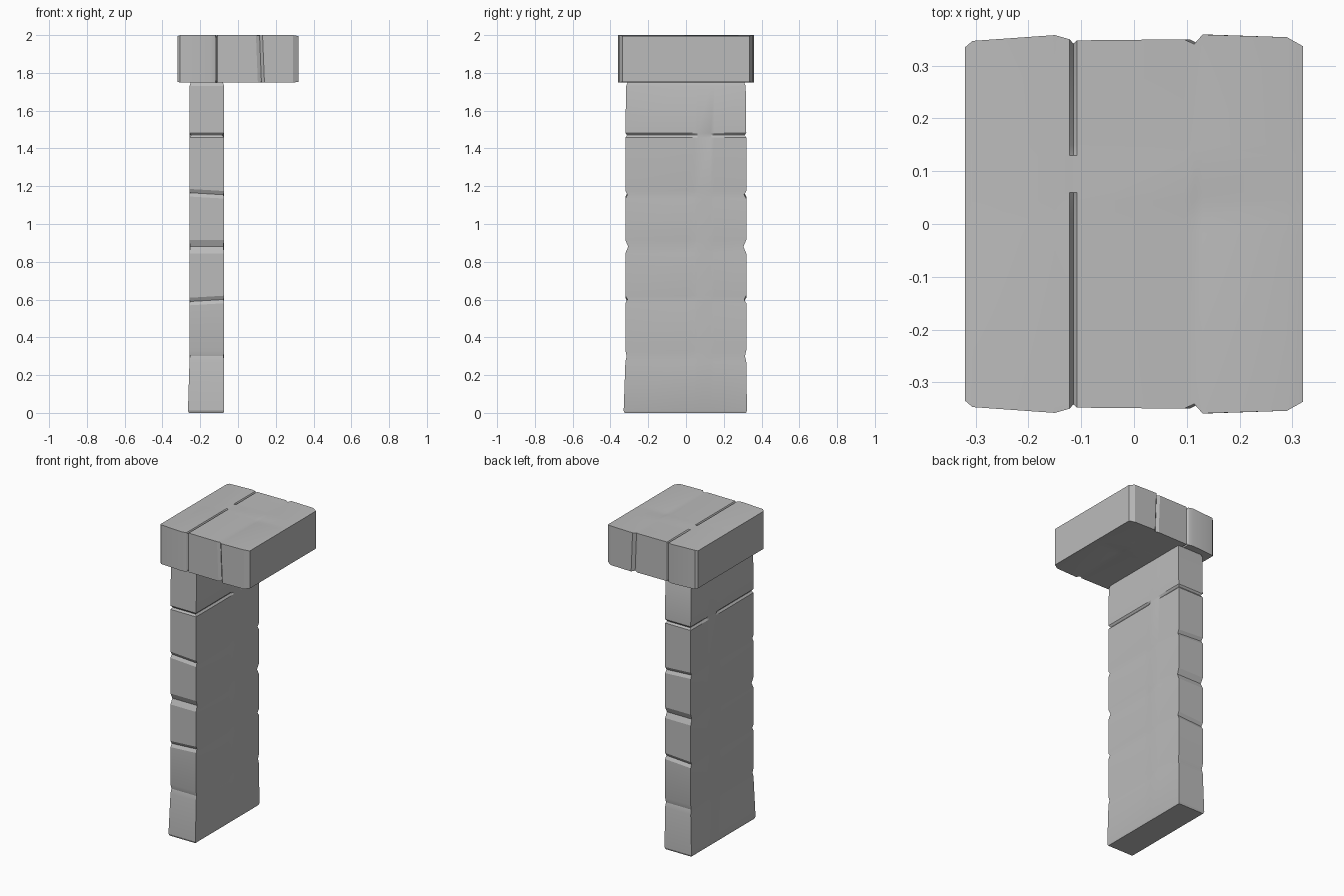
import bpy
import bmesh

default = bpy.data.objects.get("Cube")
if default:
    bpy.data.objects.remove(default, do_unlink=True)

stone = bpy.data.materials.new("grey_stone")
stone.use_nodes = True
stone.diffuse_color = (0.5, 0.5, 0.5, 1)
shader = next(n for n in stone.node_tree.nodes if n.type == 'BSDF_PRINCIPLED')
shader.inputs["Base Color"].default_value = stone.diffuse_color
shader.inputs["Roughness"].default_value = 0.8

# Positions across each block face; the groove is left filled between two of them
STATIONS = (-0.02, 0.01, 0.045, 0.06, 0.13, 0.15)


def ring(along, thick, width, groove=0, tilt=0, dip=0):
    """Section of a block: thickness range, width range, groove depth in both faces."""
    middle = sum(thick) / 2
    across = (width[0],) + STATIONS + (width[1],)
    points = []
    for side, order in ((1, across), (-1, across[::-1])):
        face = thick[1] if side > 0 else thick[0]
        for w in order:
            filled = 0.05 < w < 0.14
            depth = groove * (0.1 if filled else 1)
            if w in STATIONS and w > 0:
                depth += dip
            a = face - side * depth
            points.append((a, w, along + tilt * (a - middle)))
    return points


def loft(name, rings, place):
    """Skin the sections into one closed solid."""
    bm = bmesh.new()
    loops = [[bm.verts.new(place(*p)) for p in section] for section in rings]
    for low, high in zip(loops, loops[1:]):
        for i in range(len(low)):
            j = (i + 1) % len(low)
            bm.faces.new((low[i], low[j], high[j], high[i]))
    bm.faces.new(loops[0])
    bm.faces.new(loops[-1])
    bmesh.ops.recalc_face_normals(bm, faces=bm.faces)
    mesh = bpy.data.meshes.new(name)
    bm.to_mesh(mesh)
    bm.free()
    mesh.materials.append(stone)
    obj = bpy.data.objects.new(name, mesh)
    bpy.context.collection.objects.link(obj)
    bpy.ops.object.select_all(action='DESELECT')
    obj.select_set(True)
    bpy.context.view_layer.objects.active = obj
    bpy.ops.object.shade_smooth_by_angle(angle=0.4)
    return obj


# Pillar: six stacked courses parted by notches, spreading a little at the foot
thick, width = (-0.257, -0.074), (-0.321, 0.319)
foot_thick, foot_width = (-0.265, -0.073), (-0.33, 0.323)
sections = [
    ring(0, (-0.26, -0.077), (-0.325, 0.318)),
    ring(0.012, foot_thick, foot_width),
]
# height, half height of notch, depth at the ends, depth in the faces, tilt
for z, spread, cut, groove, tilt in (
    (0.3, 0.03, 0.007, 0.002, 0),
    (0.595, 0.02, 0.011, 0.002, 0.06),
    (0.88, 0.035, 0.015, 0.003, 0),
    (1.16, 0.02, 0.011, 0.002, -0.06),
    (1.47, 0.012, 0.009, 0.01, 0),
):
    notch = (width[0] + cut, width[1] - cut)
    sections += [
        ring(z - spread, thick, width, tilt=tilt),
        ring(z, thick, notch, groove, tilt),
        ring(z + spread, thick, width, tilt=tilt),
    ]
sections += [
    ring(1.73, thick, (-0.317, 0.316)),
    ring(1.75, (-0.25, -0.08), (-0.308, 0.308)),
]
loft("pillar", sections, lambda a, w, t: (a, w, t))

# Capstone: three long blocks side by side, parted by notches
sections = []
# position, half width, edge bevel, groove depth, tilt, dip
for x, half, bevel, groove, tilt, dip in (
    (-0.32, 0.335, 0.005, 0, 0, 0),
    (-0.306, 0.347, 0, 0, 0, 0),
    (-0.15, 0.358, 0, 0, 0, 0.002),
    (-0.122, 0.35, 0, 0, 0, 0),
    (-0.115, 0.342, 0, 0.012, 0, 0),
    (-0.108, 0.348, 0, 0, 0, 0),
    (0.1, 0.35, 0, 0, -0.04, 0),
    (0.119, 0.341, 0, 0.003, -0.04, 0),
    (0.135, 0.359, 0, 0, -0.04, 0.003),
    (0.29, 0.354, 0, 0, 0, 0.002),
    (0.32, 0.337, 0.005, 0, 0, 0),
):
    sections.append(ring(x, (1.748 + bevel, 2 - bevel), (-half, half), groove, tilt, dip))
loft("capstone", sections, lambda a, w, t: (t, w, a))
